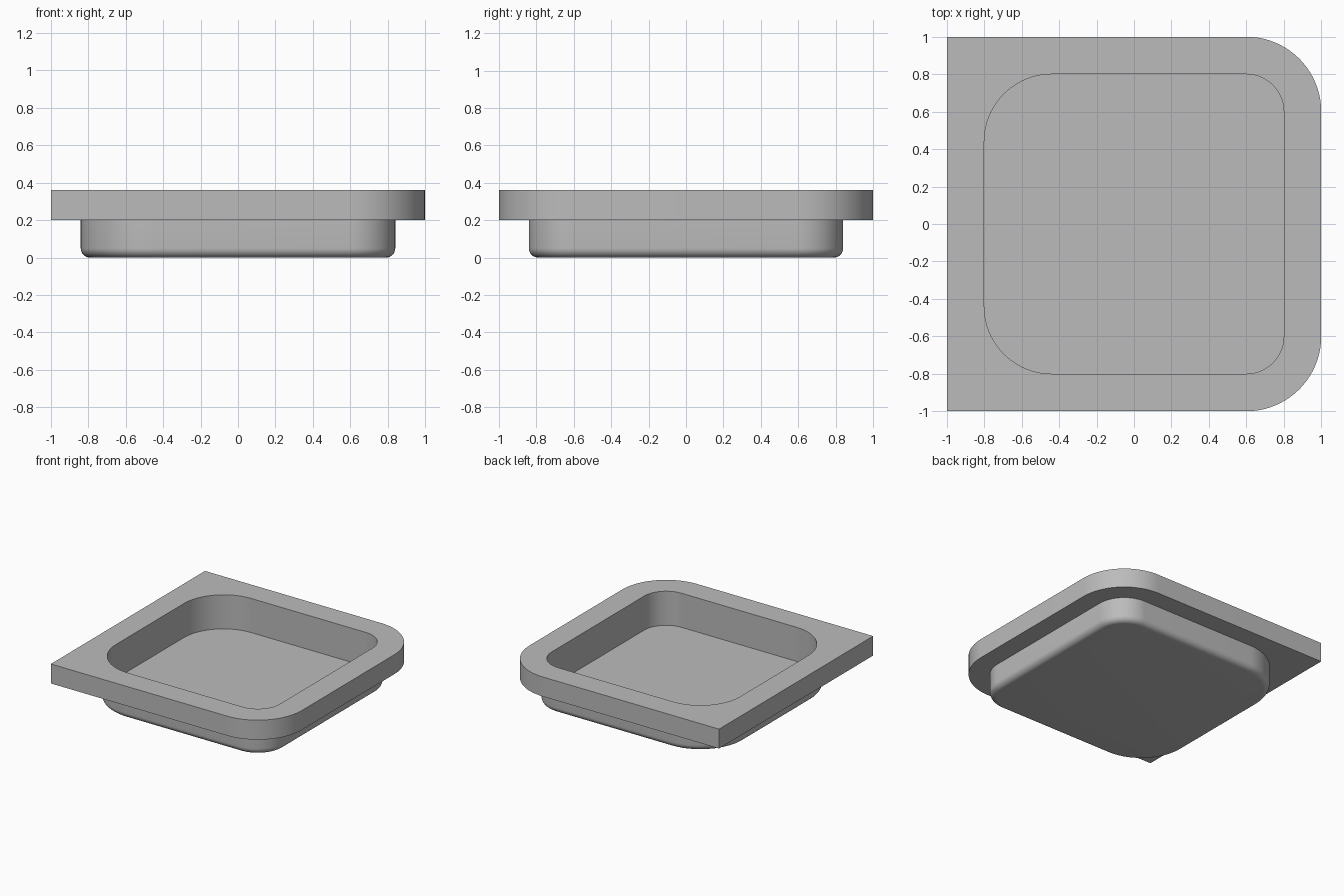
import bpy
import bmesh
from math import sin, cos, pi, radians

cube = bpy.data.objects.get("Cube")
if cube:
    bpy.data.objects.remove(cube, do_unlink=True)

STEPS = 20      # segments per corner
FILLET = 0.05   # rounding under the basin

grey = bpy.data.materials.new("plain_grey")
grey.use_nodes = True
colour = (0.5, 0.5, 0.5, 1)
grey.diffuse_color = colour
grey.node_tree.nodes["Principled BSDF"].inputs["Base Color"].default_value = colour


def ring(bm, half, r_right, r_left, z):
    """Rounded square loop; the +x and -x corners have their own radii."""
    verts = []
    for i, (sx, sy) in enumerate([(1, 1), (-1, 1), (-1, -1), (1, -1)]):
        r = r_right if sx > 0 else r_left
        for k in range(STEPS + 1):
            a = (i + k / STEPS) * pi / 2
            verts.append(bm.verts.new((sx * (half - r) + r * cos(a),
                                       sy * (half - r) + r * sin(a), z)))
    return verts


# Sections from the pocket floor, over the rim and down the outside
sections = [
    (0.80, 0.20, 0.36, 0.08),   # pocket floor
    (0.80, 0.20, 0.36, 0.36),   # pocket mouth
    (1.00, 0.40, 0.00, 0.36),   # rim top
    (1.00, 0.40, 0.00, 0.20),   # rim underside
    (0.84, 0.24, 0.40, 0.20),   # basin wall
]
for k in range(9):              # basin fillet
    a = k / 8 * pi / 2
    inset = FILLET * (1 - cos(a))
    sections.append((0.84 - inset, 0.24 - inset, 0.40 - inset,
                     FILLET * (1 - sin(a))))

# Loft the sections into one closed tray
bm = bmesh.new()
rings = [ring(bm, *s) for s in sections]
for low, high in zip(rings, rings[1:]):
    for j in range(len(low)):
        n = (j + 1) % len(low)
        bm.faces.new((low[j], low[n], high[n], high[j]))
bm.faces.new(rings[0])
bm.faces.new(rings[-1])
bmesh.ops.remove_doubles(bm, verts=bm.verts, dist=1e-5)
bmesh.ops.recalc_face_normals(bm, faces=bm.faces)

mesh = bpy.data.meshes.new("tray")
bm.to_mesh(mesh)
bm.free()
mesh.materials.append(grey)
tray = bpy.data.objects.new("tray", mesh)
bpy.context.collection.objects.link(tray)

bpy.ops.object.select_all(action='DESELECT')
tray.select_set(True)
bpy.context.view_layer.objects.active = tray
bpy.ops.object.shade_smooth_by_angle(angle=radians(30))
